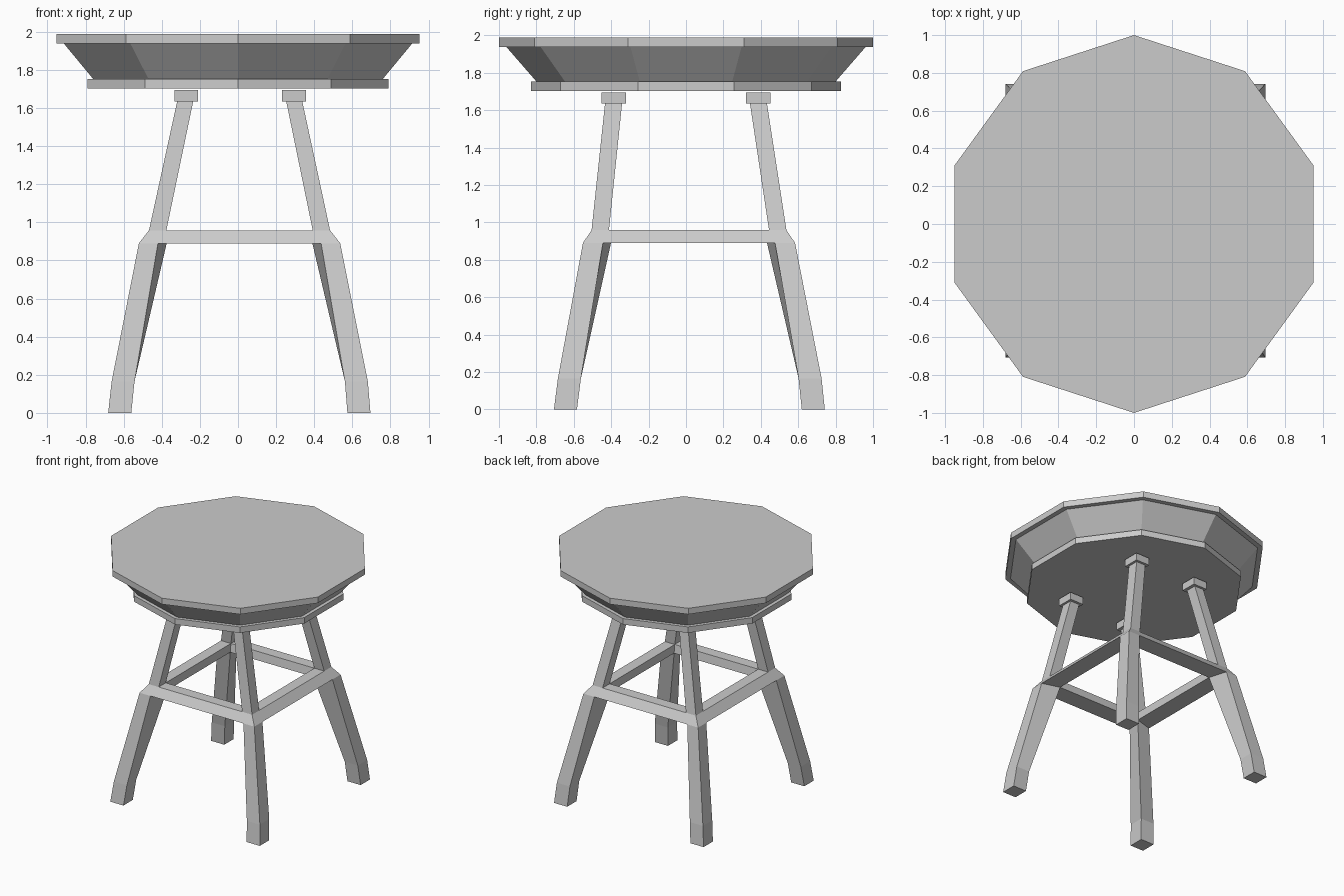
import bpy, bmesh, math

if "Cube" in bpy.data.objects:
    bpy.data.objects.remove(bpy.data.objects["Cube"])

def loft(name, rings, caps=True):
    """Flat-faced solid skinned through rings with equal point counts."""
    bm = bmesh.new()
    loops = [[bm.verts.new(p) for p in ring] for ring in rings]
    n = len(loops[0])
    for a, b in zip(loops, loops[1:]):
        for i in range(n):
            j = (i + 1) % n
            bm.faces.new((a[i], a[j], b[j], b[i]))
    if caps:
        bm.faces.new(loops[0])
        bm.faces.new(loops[-1])
    bmesh.ops.recalc_face_normals(bm, faces=bm.faces)
    me = bpy.data.meshes.new(name)
    bm.to_mesh(me)
    bm.free()
    ob = bpy.data.objects.new(name, me)
    bpy.context.collection.objects.link(ob)
    return ob

def decagon(r, z):
    return [(r * math.sin(math.tau * i / 10), r * math.cos(math.tau * i / 10), z)
            for i in range(10)]

# Seat: top slab, tapered apron, lower slab
loft("seat_top", [decagon(1.0, 1.937), decagon(1.0, 1.987)])
loft("seat_apron", [decagon(0.80, 1.753), decagon(0.96, 1.937)])
loft("seat_base", [decagon(0.83, 1.703), decagon(0.83, 1.753)])

# Leg section levels: z, centre offset, outer, side and inner corner distances
LEVELS = [
    (0.0,   (0.007, 0.018), (0.688, 0.724), (0.567, 0.601), (0.567, 0.601)),
    (0.165, (0.009, 0.020), (0.672, 0.705), (0.552, 0.582), (0.552, 0.582)),
    (0.89,  (0.008, 0.016), (0.528, 0.567), (0.428, 0.460), (0.382, 0.417)),
    (0.958, (0.008, 0.016), (0.475, 0.521), (0.384, 0.428), (0.384, 0.428)),
    (1.635, (0.009, 0.0),   (0.328, 0.433), (0.244, 0.342), (0.244, 0.342)),
]
CAP = [(z, (0.011, 0.0), (0.345, 0.453), (0.220, 0.320), (0.220, 0.320))
       for z in (1.635, 1.695)]

def section(level, sx, sy):
    """Corners: outer, x-side, inner, y-side."""
    z, (cx, cy), o, s, i = level
    pts = [o, (s[0], o[1]), i, (o[0], s[1])]
    return [(cx + sx * x, cy + sy * y, z) for x, y in pts]

# Four splayed legs with caps
for fb, sy in (("front", -1), ("back", 1)):
    for lr, sx in (("left", -1), ("right", 1)):
        loft(f"{fb}_{lr}_leg", [section(l, sx, sy) for l in LEVELS])
        loft(f"{fb}_{lr}_leg_cap", [section(l, sx, sy) for l in CAP])

# Stretchers joining the legs at the bend
def stretcher_end(sx, sy, side):
    low, high = section(LEVELS[2], sx, sy), section(LEVELS[3], sx, sy)
    return [low[side], low[2], high[2], high[side]]

for name, s in (("front", -1), ("back", 1)):
    loft(name + "_stretcher", [stretcher_end(x, s, 1) for x in (-1, 1)], False)
for name, s in (("left", -1), ("right", 1)):
    loft(name + "_stretcher", [stretcher_end(s, y, 3) for y in (-1, 1)], False)
